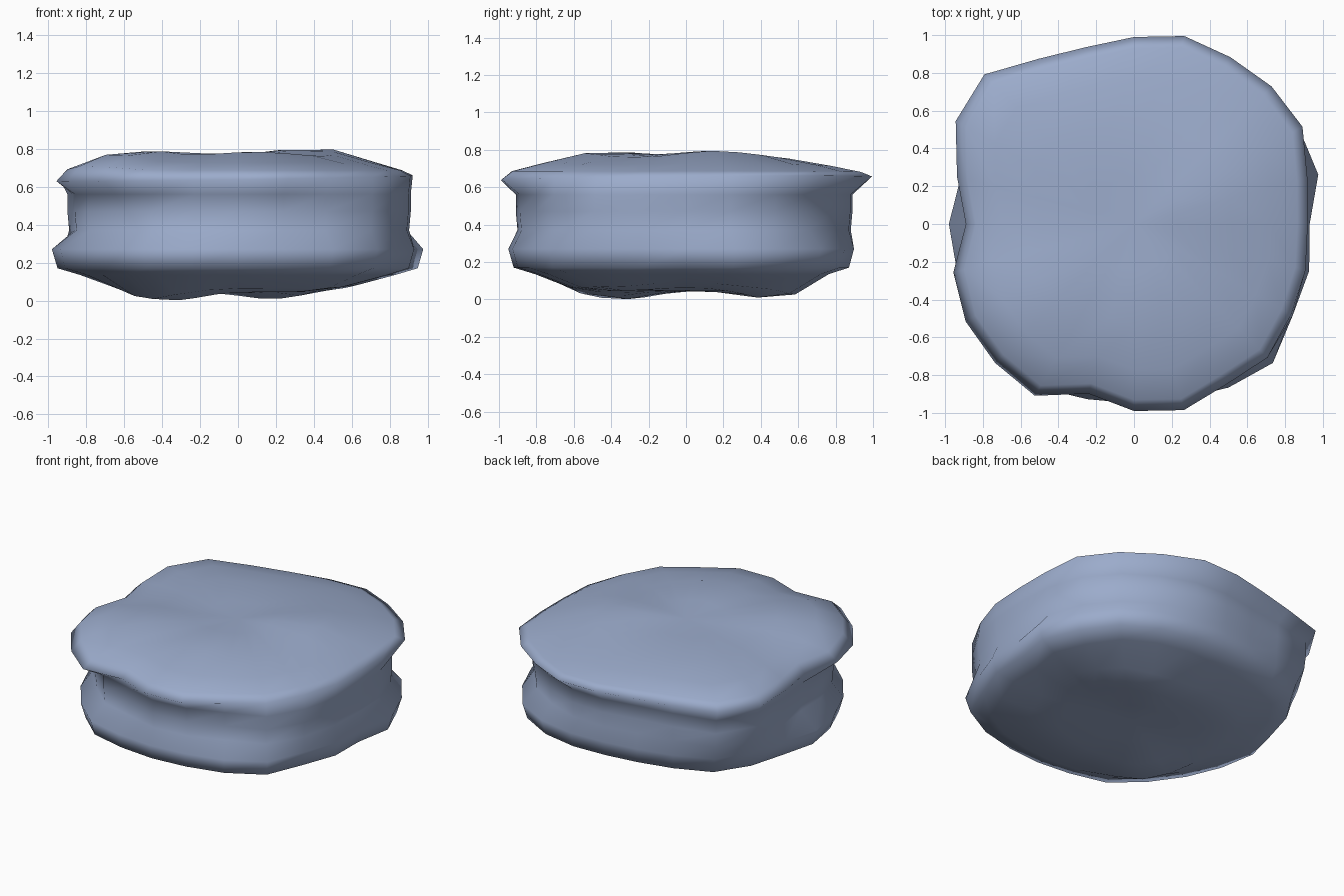
import bpy, bmesh
from math import cos, sin, exp, tau

cube = bpy.data.objects.get("Cube")
if cube:
    bpy.data.objects.remove(cube, do_unlink=True)

# Outlines: radius at equal angles, counter-clockwise from +x
UPPER = [.92, .95, 1.03, 1.03, 1.02, 1.03, .99, .97, 1.01, 1.12, 1.09, .97,
         .89, .99, 1.03, 1.04, 1.05, .93, .99, 1.02, .98, 1.0, .96, .94]
WAIST = [.91, .93, .95, .94, .92, .91, .89, .88, .94, 1.06, 1.03, .93,
         .87, .89, .91, .89, .91, .88, .91, .92, .93, 1.0, .97, .93]
LOWER = [.93, 1.01, 1.01, 1.02, .98, .93, .89, .89, .93, 1.0, .98, .95,
         .98, .97, .97, .98, 1.0, .96, .95, .96, 1.0, 1.04, .97, .96]
COUNT = len(UPPER)

# Bands from underside to crown: outline, scale, height
BANDS = [(LOWER, .22, .045), (LOWER, .45, .045), (LOWER, .65, .065),
         (LOWER, .85, .135), (LOWER, .97, .17), (LOWER, 1.0, .27),
         (WAIST, .99, .37), (WAIST, 1.0, .47), (WAIST, 1.0, .56),
         (UPPER, 1.0, .645), (UPPER, .94, .685), (UPPER, .78, .722),
         (UPPER, .55, .757), (UPPER, .25, .767)]

# Gentle lumps: x, y, height
CROWN_LUMPS = [(.4, .15, .045), (-.6, -.45, .055), (.08, -.45, .03),
               (-.2, .1, -.01), (.1, .75, -.01)]
BASE_LUMPS = [(-.42, -.4, -.06), (.2, .5, -.045), (.6, 0, .03)]


def lump(x, y, lumps):
    return sum(h * exp(-((x - a) ** 2 + (y - b) ** 2) / .06) for a, b, h in lumps)


def height(x, y, z):
    if z > .68:
        return z + lump(x, y, CROWN_LUMPS)
    if z < .1:
        return max(0, z + lump(x, y, BASE_LUMPS))
    return z + (.015 * x + .008 * y) * (z > .6)


# Stone body: stacked outlines bridged into one closed skin
bm = bmesh.new()
rings = []
for outline, scale, z in BANDS:
    ring = []
    for i, radius in enumerate(outline):
        x = radius * scale * cos(tau * i / COUNT)
        y = radius * scale * sin(tau * i / COUNT)
        ring.append(bm.verts.new((x, y, height(x, y, z))))
    rings.append(ring)
for a, b in zip(rings, rings[1:]):
    for i in range(COUNT):
        j = (i + 1) % COUNT
        bm.faces.new((a[i], a[j], b[j], b[i]))
for ring, z in ((rings[0], .045), (rings[-1], .767)):
    centre = bm.verts.new((0, 0, height(0, 0, z)))
    for i in range(COUNT):
        bm.faces.new((ring[i], ring[(i + 1) % COUNT], centre))
bmesh.ops.recalc_face_normals(bm, faces=bm.faces)
mesh = bpy.data.meshes.new("stone_body")
bm.to_mesh(mesh)
bm.free()
stone = bpy.data.objects.new("stone_body", mesh)
bpy.context.collection.objects.link(stone)
mesh.shade_smooth()

# Blue grey stone
colour = (.33, .41, .60, 1)
mat = bpy.data.materials.new("blue_grey_stone")
mat.use_nodes = True
mat.diffuse_color = colour
bsdf = mat.node_tree.nodes["Principled BSDF"]
bsdf.inputs["Base Color"].default_value = colour
mesh.materials.append(mat)
